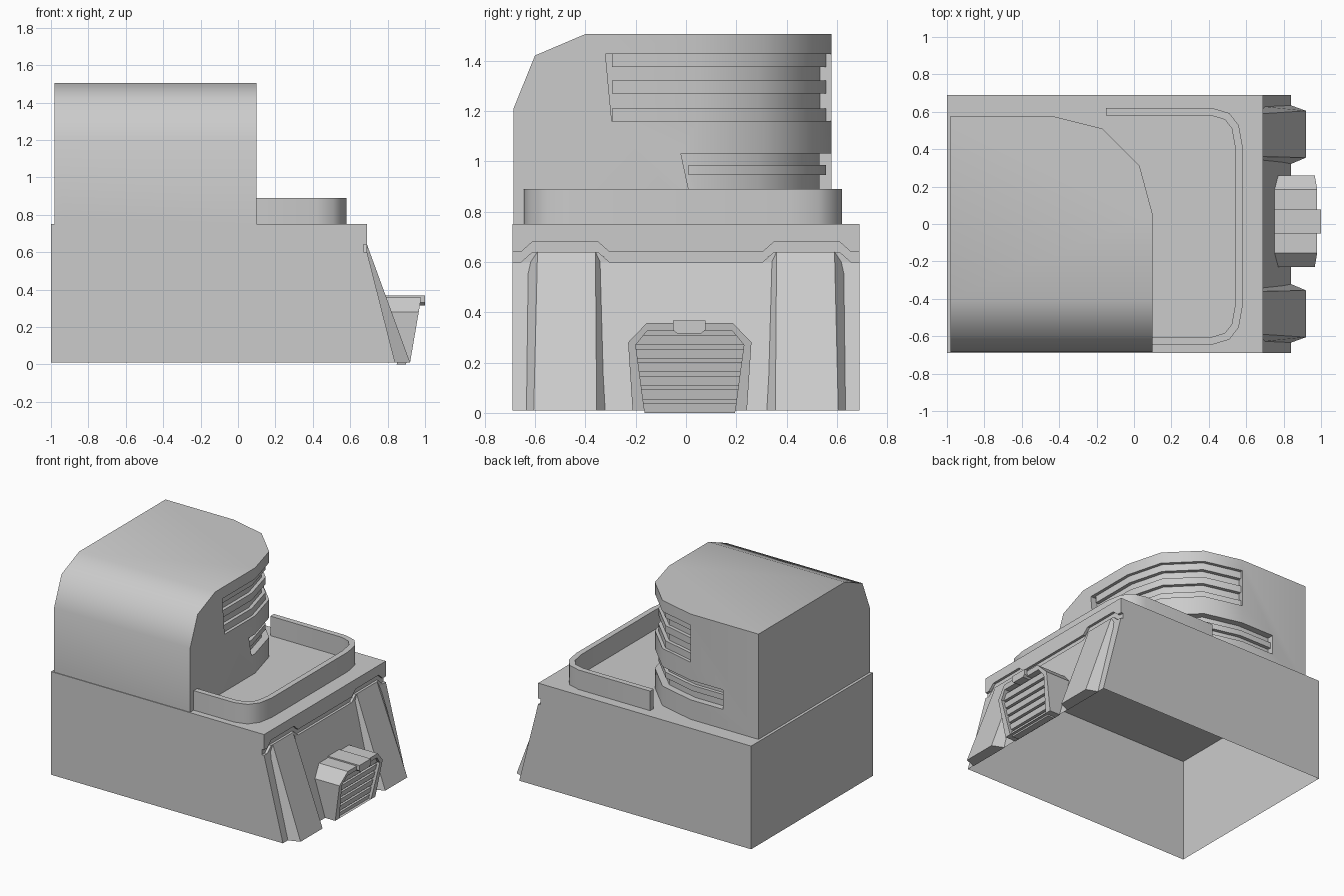
import bpy
import bmesh
import math
from mathutils import Vector

cube = bpy.data.objects.get("Cube")
if cube:
    bpy.data.objects.remove(cube, do_unlink=True)

grey = bpy.data.materials.new("plain grey")
grey.use_nodes = True
grey.diffuse_color = (0.6, 0.6, 0.6, 1)
bsdf = next(n for n in grey.node_tree.nodes if n.type == 'BSDF_PRINCIPLED')
bsdf.inputs["Base Color"].default_value = (0.6, 0.6, 0.6, 1)


def loft(name, loops, cap_start=True):
    """Bridge matching 3D loops and cap the ends."""
    bm = bmesh.new()
    rings = [[bm.verts.new(p) for p in loop] for loop in loops]
    n = len(rings[0])
    for a, b in zip(rings, rings[1:]):
        for i in range(n):
            j = (i + 1) % n
            bm.faces.new((a[i], a[j], b[j], b[i]))
    bm.faces.new(rings[-1])
    if cap_start:
        bm.faces.new(rings[0][::-1])
    bmesh.ops.recalc_face_normals(bm, faces=bm.faces)
    mesh = bpy.data.meshes.new(name)
    bm.to_mesh(mesh)
    bm.free()
    mesh.materials.append(grey)
    obj = bpy.data.objects.new(name, mesh)
    bpy.context.collection.objects.link(obj)
    return obj


def prism(name, pts, axis, a, b):
    """Extrude a 2D outline along one axis from a to b."""
    def place(p, t):
        q = list(p)
        q.insert(axis, t)
        return q
    return loft(name, [[place(p, t) for p in pts] for t in (a, b)])


def offset(path, d):
    """Shift an open 2D path to its left by d with mitred corners."""
    pts = [Vector(p) for p in path]
    dirs = [(q - p).normalized() for p, q in zip(pts, pts[1:])]
    out = []
    for i, p in enumerate(pts):
        u, v = dirs[max(i - 1, 0)], dirs[min(i, len(dirs) - 1)]
        nu, nv = Vector((-u.y, u.x)), Vector((-v.y, v.x))
        out.append(p + (nu + nv) * d / (1 + nu.dot(nv)))
    return out


def ribbon(name, low, high, d0, d1, z0, z1):
    """Upright strip between two offsets of a path; low and high may differ."""
    def ring(path, z):
        return [(*p, z) for p in offset(path, d0) + offset(path, d1)[::-1]]
    return loft(name, [ring(low, z0), ring(high, z1)])


def boolean(obj, cutter, operation):
    mod = obj.modifiers.new("cut", 'BOOLEAN')
    mod.object, mod.operation, mod.solver = cutter, operation, 'EXACT'
    bpy.context.view_layer.objects.active = obj
    bpy.ops.object.modifier_apply(modifier=mod.name)
    bpy.data.objects.remove(cutter, do_unlink=True)


def smooth(obj, degrees=50):
    bpy.ops.object.select_all(action='DESELECT')
    obj.select_set(True)
    bpy.context.view_layer.objects.active = obj
    bpy.ops.object.shade_smooth_by_angle(angle=math.radians(degrees))


FLOOR = 0.01


def slope_x(z):
    return 0.84 - 0.15 * (z - FLOOR) / 0.59


# Base shell with a sloping end, a stepped groove and an open underside
base = prism("base_shell", [(-1, FLOOR), (0.84, FLOOR), (0.69, 0.6), (0.69, 0.75), (-1, 0.75)],
             1, -0.69, 0.69)
half = [(-0.7, 0.64), (-0.655, 0.64), (-0.61, 0.68), (-0.35, 0.68), (-0.305, 0.64)]
upper = half + [(-y, z) for y, z in half[::-1]]
lower = [(y, z - 0.04) for y, z in upper[::-1]]
boolean(base, prism("groove_cutter", upper + lower, 0, 0.672, 0.8), 'DIFFERENCE')
bm = bmesh.new()
bm.from_mesh(base.data)
under = [f for f in bm.faces if f.calc_center_median().z < FLOOR + 0.002]
bmesh.ops.delete(bm, geom=under, context='FACES')
bm.to_mesh(base.data)
bm.free()

# Tower: plan outline trimmed by a side profile
arc = [(0.1, 0.05), (0.03, 0.31), (-0.17, 0.51), (-0.44, 0.578)]
tower = prism("tower", [(-0.98, -0.685), (0.1, -0.685)] + arc + [(-0.98, 0.578)], 2, 0.75, 1.505)
side = [(-0.685, 0.7), (-0.685, 1.21), (-0.6, 1.42), (-0.4, 1.505), (-0.4, 1.6), (0.8, 1.6), (0.8, 0.7)]
boolean(tower, prism("profile_cutter", side, 0, -1.2, 0.4), 'INTERSECT')


def slot(name, y_low, y_high, end_x, z0, z1, slats):
    """Wrap-around recess with raised slats inside."""
    tail = arc if end_x > -0.45 else arc + [(end_x, 0.578)]
    low, high = [(0.1, y_low)] + tail, [(0.1, y_high)] + tail
    boolean(tower, ribbon("slot_cutter", low, high, -0.05, 0.047, z0, z1), 'DIFFERENCE')
    for i, (a, b) in enumerate(slats):
        smooth(ribbon(f"{name}_slat_{i + 1}", low, low, 0.022, 0.06, a, b))


slot("upper_slot", -0.295, -0.32, -0.44, 1.16, 1.425,
     [(1.155, 1.21), (1.27, 1.32), (1.375, 1.43)])
slot("lower_slot", 0.01, -0.02, -0.7, 0.89, 1.03, [(0.945, 0.985)])
smooth(tower)

# Rail around the deck
corner = [(0.42, 0.632), (0.51, 0.605), (0.56, 0.54), (0.58, 0.43)]
path = [(0.08, -0.645)] + [(x, -y - 0.0125) for x, y in corner]
path += [(x, y - 0.0125) for x, y in corner[::-1]] + [(-0.15, 0.62)]
smooth(ribbon("deck_rail", path, path, 0, 0.04, 0.75, 0.89))

# Wedge buttresses on the sloping end
for label, s in (("right", -1), ("left", 1)):
    back = [(slope_x(FLOOR) - 0.003, s * y, FLOOR) for y in (0.635, 0.32)]
    back += [(0.675, s * y, 0.62) for y in (0.325, 0.63)]
    front = [(0.92, s * y, FLOOR) for y in (0.605, 0.355)]
    front += [(0.69, s * y, 0.64) for y in (0.36, 0.59)]
    loft(f"{label}_buttress", [back, front])

# Grille hood: outer shell, front rim and recess
MID = 0.015


def front_x(z):
    return 0.92 + 0.06 * (z - FLOOR) / 0.35


def outline(pts, x_of):
    full = pts + [(-y, z) for y, z in pts[::-1]]
    return [(x_of(z), MID + y, z) for y, z in full]


outer = [(0.227, FLOOR), (0.245, 0.28), (0.17, 0.358)]
inner = [(0.18, FLOOR), (0.215, 0.27), (0.17, 0.325)]
loft("grille_hood", [outline(outer, lambda z: slope_x(z) - 0.004),
                     outline(outer, front_x),
                     outline(inner, front_x),
                     outline(inner, lambda z: front_x(z) - 0.06)], cap_start=False)

# Grille slats
for i in range(6):
    z0 = i * 0.054
    z1 = z0 + 0.038
    rows = []
    for z in (z0, z1):
        w = 0.18 + 0.13 * z if z < 0.28 else 0.186
        rows.append([(front_x(z) - d, MID + y, z) for d, y in
                     ((0.07, -w), (0.02, -w), (0.02, w), (0.07, w))])
    loft(f"grille_slat_{i + 1}", rows)

# Boss on top of the hood
prism("hood_boss", [(-0.035, 0.315), (0.06, 0.315), (0.077, 0.33), (0.077, 0.367),
                    (-0.052, 0.367), (-0.052, 0.33)], 0, 0.75, 1.0)
